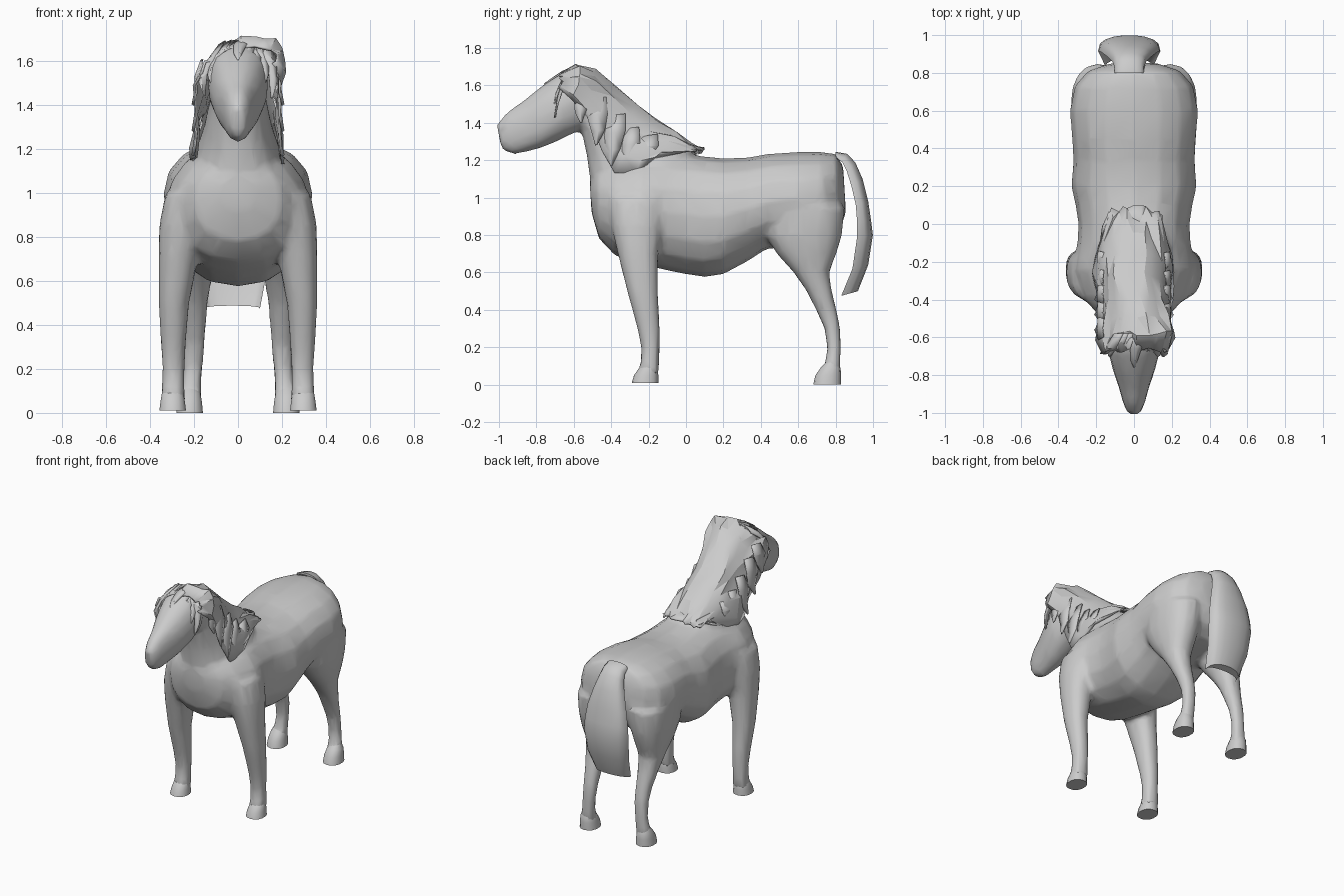
import bpy, bmesh, math, random
from mathutils import Vector

if "Cube" in bpy.data.objects:
    bpy.data.objects.remove(bpy.data.objects["Cube"])

random.seed(4)


def finish(name, bm, angle=40):
    bmesh.ops.recalc_face_normals(bm, faces=bm.faces)
    me = bpy.data.meshes.new(name)
    bm.to_mesh(me)
    bm.free()
    ob = bpy.data.objects.new(name, me)
    bpy.context.collection.objects.link(ob)
    bpy.ops.object.select_all(action='DESELECT')
    ob.select_set(True)
    bpy.context.view_layer.objects.active = ob
    bpy.ops.object.shade_smooth_by_angle(angle=math.radians(angle))
    return ob


def skin(bm, rings, closed=True):
    rows = [[bm.verts.new(p) for p in r] for r in rings]
    n = len(rows[0])
    for a, b in zip(rows, rows[1:]):
        for i in range(n if closed else n - 1):
            j = (i + 1) % n
            bm.faces.new((a[i], a[j], b[j], b[i]))
    if closed:
        bm.faces.new(rows[0])
        bm.faces.new(rows[-1])


def ring(ya, za, yb, zb, x, w, n=16, power=0.9):
    """Rounded section between two side-profile points, half-width w."""
    pts = []
    for i in range(n):
        c, s = math.cos(math.tau * i / n), math.sin(math.tau * i / n)
        c = math.copysign(abs(c) ** power, c)
        s = math.copysign(abs(s) ** power, s)
        pts.append((x + w * s, (ya + yb) / 2 + c * (ya - yb) / 2,
                    (za + zb) / 2 + c * (za - zb) / 2))
    return pts


# Side-profile sections: top y, z, bottom y, z, half-width
torso = [(-.515, 1.08, -.505, .92, .08), (-.475, 1.15, -.465, .78, .2),
         (-.38, 1.19, -.38, .69, .28), (-.24, 1.22, -.24, .645, .325),
         (-.1, 1.235, -.1, .61, .30), (0, 1.235, 0, .59, .295),
         (.1, 1.22, .1, .575, .31), (.2, 1.21, .2, .59, .333),
         (.33, 1.215, .33, .66, .322), (.45, 1.235, .43, .725, .328),
         (.6, 1.245, .6, .74, .34), (.72, 1.245, .74, .76, .315),
         (.80, 1.235, .82, .82, .245), (.84, 1.17, .855, .92, .13)]
neck = [(-.50, .97, 0.05, 1.2, .23), (-.515, 1.1, .02, 1.27, .195),
        (-.53, 1.22, -.15, 1.38, .155), (-.555, 1.34, -.28, 1.49, .13),
        (-.57, 1.42, -.4, 1.6, .12), (-.6, 1.48, -.5, 1.67, .105)]
head = [(-.5, 1.66, -.52, 1.45, .09), (-.58, 1.695, -.565, 1.36, .13),
        (-.68, 1.66, -.66, 1.315, .138), (-.78, 1.59, -.76, 1.27, .113),
        (-.88, 1.51, -.85, 1.245, .08), (-.96, 1.455, -.92, 1.23, .06),
        (-1.012, 1.39, -.985, 1.255, .035)]
# Leg sections: z, front y, back y, centre x, half-width
front_leg = [(1.0, -.42, -.1, .2, .13), (.85, -.40, -.12, .245, .114),
             (.7, -.365, -.148, .272, .09), (.5, -.315, -.15, .292, .07),
             (.3, -.26, -.14, .294, .056), (.2, -.24, -.14, .293, .051),
             (.12, -.242, -.143, .295, .052), (.05, -.265, -.145, .296, .058)]
rear_leg = [(.95, .42, .85, .19, .145), (.8, .42, .835, .2, .13),
            (.7, .485, .805, .205, .108), (.6, .575, .765, .205, .084),
            (.5, .645, .78, .205, .067), (.4, .695, .805, .2, .055),
            (.3, .74, .825, .2, .048), (.2, .755, .83, .205, .044),
            (.12, .745, .825, .213, .046), (.05, .705, .828, .219, .056)]

# Horse body: torso, neck, head and legs fused into one skin
bm = bmesh.new()
for part in (torso, neck, head):
    skin(bm, [ring(a, b, c, d, 0, w) for a, b, c, d, w in part])
for side in (-1, 1):
    for leg in (front_leg, rear_leg):
        skin(bm, [ring(f, z, b, z, side * x, w) for z, f, b, x, w in leg])
body = finish("horse_body", bm)
m = body.modifiers.new("fuse", 'REMESH')
m.mode, m.voxel_size, m.use_smooth_shade = 'VOXEL', .016, True
m = body.modifiers.new("soften", 'SMOOTH')
m.factor, m.iterations = .5, 6
m = body.modifiers.new("facets", 'DECIMATE')
m.ratio = .12

# Hooves
for side, sname in ((-1, "left"), (1, "right")):
    for pos, toe, heel, x, base in (("front", -.29, -.148, .297, .01),
                                    ("rear", .68, .83, .22, 0)):
        bm = bmesh.new()
        skin(bm, [ring(toe + t, z, heel + h, z, side * x, w, 14)
                  for z, t, h, w in ((base, 0, 0, .062), (.05, .012, 0, .057),
                                     (.09, .04, -.004, .05), (.12, .07, -.02, .036))])
        finish(f"{pos}_{sname}_hoof", bm)

# Mane draped over the crest: crest x, y, z, edge y, z, half-width
mane = [(.07, -.67, 1.665, -.67, 1.57, .165), (.08, -.58, 1.715, -.6, 1.50, .195),
        (.06, -.48, 1.68, -.53, 1.39, .19), (.02, -.38, 1.605, -.45, 1.26, .188),
        (0, -.27, 1.51, -.37, 1.14, .2), (0, -.16, 1.42, -.28, 1.13, .215),
        (0, -.06, 1.35, -.16, 1.2, .2), (0, .03, 1.285, 0, 1.235, .15),
        (0, .085, 1.26, .05, 1.235, .135)]
rows = []
for cx, cy, cz, ey, ez, w in mane:
    row = []
    for i in range(15):
        a = math.pi / 2 * (i / 7 - 1)
        s, k = math.copysign(abs(math.sin(a)) ** .85, a), abs(math.cos(a)) ** .9
        j = [random.uniform(-.012, .012) for _ in range(3)]
        ragged = random.uniform(-.03, .03) if i in (0, 14) else 0
        row.append((cx * k + w * s + j[0], ey + (cy - ey) * k + j[1] * 1.5,
                    ez + (cz - ez) * k + j[2] * .8 + ragged))
    rows.append(row)
bm = bmesh.new()
skin(bm, rows, closed=False)
bmesh.ops.triangulate(bm, faces=bm.faces)
ob = finish("mane", bm, 20)
ob.modifiers.new("thickness", 'SOLIDIFY').thickness = .012


def lock(bm, pts, across, width):
    """Tapered, slightly folded ribbon of hair."""
    rows = []
    for p, k in zip(pts, (.8, 1, .65, .1)):
        p, a = Vector(p), Vector(across) * width * k
        out = Vector((math.copysign(.006, p.x), 0, .004))
        rows.append([p - a, p + out, p + a])
    skin(bm, rows, closed=False)


# Broad loose locks lying on the sides of the mane
bm = bmesh.new()
for side in (-1, 1):
    for y, z, ye, ze in ((-.55, 1.6, -.56, 1.40), (-.47, 1.53, -.48, 1.28),
                         (-.37, 1.44, -.40, 1.17), (-.29, 1.37, -.30, 1.12),
                         (-.2, 1.33, -.22, 1.15)):
        top, end = Vector((side * .165, y, z)), Vector((side * .205, ye, ze))
        pts = [top.lerp(end, t) for t in (0, .35, .7, 1)]
        pts[1].x += side * .012
        pts[2].y += random.uniform(-.02, .02)
        lock(bm, pts, (0, 1, .2), random.uniform(.045, .065))
ob = finish("mane_locks", bm, 20)
ob.modifiers.new("thickness", 'SOLIDIFY').thickness = .008

# Forelock lying over the brow
bm = bmesh.new()
for i in range(9):
    x = -.16 + .04 * i
    a, r = abs(x), random.uniform(-.025, .025)
    lock(bm, [(x * .7 + .03, -.58, 1.705 - a * .2), (x * .85 + .01, -.66, 1.675 - a * .4),
              (x, -.72 + a * .2, 1.635 - a * .7),
              (x * .95, -.775 + a * .4 + r, 1.595 - a * 1.05 + r * .7)],
         (1, 0, -.9 * x / .16), .03)
ob = finish("forelock", bm, 20)
ob.modifiers.new("thickness", 'SOLIDIFY').thickness = .008

# Tail: crescent sections, back y, z, front-edge y, z, half-width
tail = [(.80, 1.245, .80, 1.215, .078), (.86, 1.235, .835, 1.19, .08),
        (.905, 1.19, .86, 1.14, .09), (.945, 1.1, .885, 1.06, .115),
        (.975, .98, .908, .96, .145), (.99, .88, .915, .87, .16),
        (1.0, .8, .915, .79, .165), (.975, .64, .89, .62, .152),
        (.92, .5, .83, .475, .125)]
bm = bmesh.new()
rings = []
for by, bz, fy, fz, w in tail:
    pts = []
    for i in range(18):
        a = math.pi * i / 9 - math.pi / 2
        k = abs(math.cos(a)) ** .7 * (1 if i <= 9 else .5)
        pts.append((-.025 + w * math.sin(a), fy + (by - fy) * k, fz + (bz - fz) * k))
    rings.append(pts)
skin(bm, rings)
finish("tail", bm)
